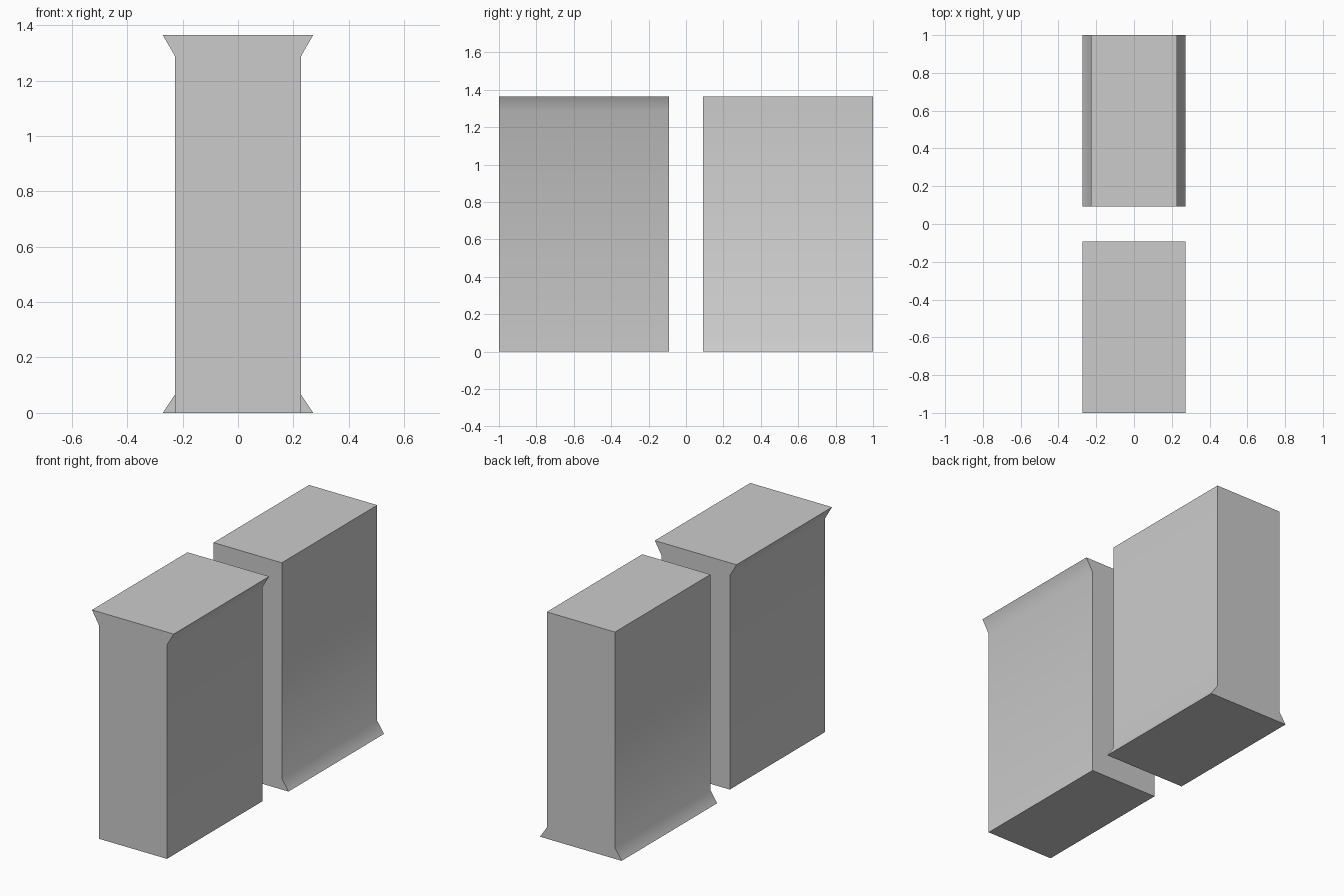
import bpy, bmesh, math

if "Cube" in bpy.data.objects:
    bpy.data.objects.remove(bpy.data.objects["Cube"])

HEIGHT, HALF, FLARE = 1.365, 0.227, 0.272


def extrude_profile(name, right_side, y0, y1):
    """Mirror a right-hand (x, z) outline across x = 0 and extrude it along y."""
    outline = right_side + [(-x, z) for x, z in reversed(right_side)]
    bm = bmesh.new()
    face = bm.faces.new([bm.verts.new((x, y0, z)) for x, z in outline])
    new = bmesh.ops.extrude_face_region(bm, geom=[face])["geom"]
    bmesh.ops.translate(bm, vec=(0, y1 - y0, 0),
                        verts=[v for v in new if isinstance(v, bmesh.types.BMVert)])
    bmesh.ops.recalc_face_normals(bm, faces=bm.faces)
    mesh = bpy.data.meshes.new(name)
    bm.to_mesh(mesh)
    bm.free()
    obj = bpy.data.objects.new(name, mesh)
    bpy.context.collection.objects.link(obj)
    # Soft shading into the flare, crisp box edges
    bpy.ops.object.select_all(action='DESELECT')
    obj.select_set(True)
    bpy.context.view_layer.objects.active = obj
    bpy.ops.object.shade_smooth_by_angle(angle=math.radians(40))
    return obj


# Front block, flared lip at the top
extrude_profile("front_block_top_flare",
                [(HALF, 0), (HALF, 1.287), (FLARE, HEIGHT)], -1.0, -0.092)

# Back block, flared foot at the bottom
extrude_profile("back_block_bottom_flare",
                [(FLARE, 0), (HALF, 0.067), (HALF, HEIGHT)], 0.092, 1.0)
